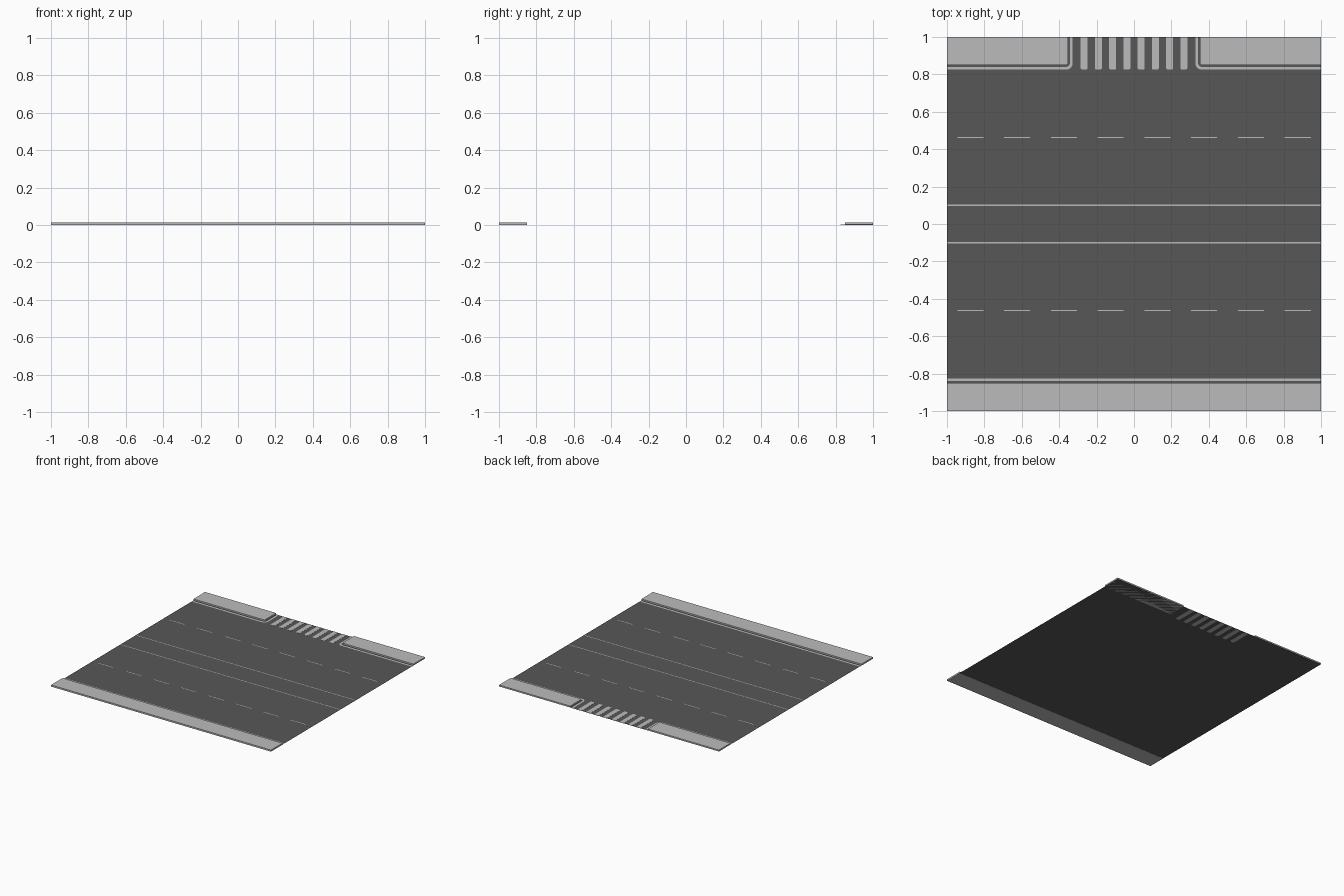
import bpy, bmesh, math

if "Cube" in bpy.data.objects:
    bpy.data.objects.remove(bpy.data.objects["Cube"])


def material(name, v):
    m = bpy.data.materials.new(name)
    m.diffuse_color = (v, v, v, 1)
    m.use_nodes = True
    m.node_tree.nodes["Principled BSDF"].inputs["Base Color"].default_value = m.diffuse_color
    return m


ASPHALT = material("dark asphalt", 0.095)
PALE = material("pale grey", 0.5)

ROAD_Z = 0.001      # road surface
PAINT_Z = 0.002     # top of painted markings
KERB_Z = 0.013      # top of pavement


def prisms(name, outlines, z0, z1, mat):
    """One object made of flat outlines, extruded from z0 up to z1."""
    bm = bmesh.new()
    for pts in outlines:
        f = bm.faces.new([bm.verts.new((x, y, z0)) for x, y in pts])
        f.normal_update()
        if f.normal.z < 0:
            f.normal_flip()
        if z1 > z0:
            ext = bmesh.ops.extrude_face_region(bm, geom=[f], use_keep_orig=True)
            top = [v for v in ext["geom"] if isinstance(v, bmesh.types.BMVert)]
            bmesh.ops.translate(bm, verts=top, vec=(0, 0, z1 - z0))
    if z1 > z0:
        bmesh.ops.recalc_face_normals(bm, faces=bm.faces[:])
    me = bpy.data.meshes.new(name)
    bm.to_mesh(me)
    bm.free()
    me.materials.append(mat)
    ob = bpy.data.objects.new(name, me)
    bpy.context.collection.objects.link(ob)
    return ob


def rect(x0, x1, y0, y1):
    return [(x0, y0), (x1, y0), (x1, y1), (x0, y1)]


# Road surface, running under the rear pavements
prisms("road", [rect(-1, 1, -0.85, 1)], ROAD_Z, ROAD_Z, ASPHALT)

# Front pavement and its edge line
prisms("front_pavement", [rect(-1, 1, -1, -0.85)], 0, KERB_Z, PALE)
prisms("front_edge_line", [rect(-1, 1, -0.84, -0.825)], PAINT_Z, PAINT_Z, PALE)


# Rear pavements with rounded corners beside the side opening
GAP, EDGE, R = 0.353, 0.85, 0.01


def kerb_path(side, offset):
    """Kerb edge from the outer end, round the corner, to the back."""
    pts = [(1, EDGE - offset)]
    for i in range(7):
        a = math.radians(270 - 15 * i)
        pts.append((GAP + R + (R + offset) * math.cos(a),
                    EDGE + R + (R + offset) * math.sin(a)))
    pts.append((GAP - offset, 1))
    return [(side * x, y) for x, y in pts]


for side, label in ((-1, "left"), (1, "right")):
    prisms("rear_pavement_" + label, [kerb_path(side, 0) + [(side, 1)]],
           ROAD_Z, KERB_Z, PALE)
    prisms("rear_edge_line_" + label,
           [kerb_path(side, 0.01) + kerb_path(side, 0.025)[::-1]],
           PAINT_Z, PAINT_Z, PALE)

# Solid centre lines and dashed lane lines
prisms("centre_lines", [rect(-1, 1, y - 0.003, y + 0.003) for y in (-0.1, 0.1)],
       PAINT_Z, PAINT_Z, PALE)
prisms("lane_dashes",
       [rect(x - 0.07, x + 0.07, y - 0.003, y + 0.003)
        for y in (-0.463, 0.463) for x in [-0.875 + 0.25 * i for i in range(8)]],
       PAINT_Z, PAINT_Z, PALE)


# Crossing stripes with rounded front corners
def stripe(cx, w=0.019, r=0.01, y0=0.825):
    pts = [(cx + w, 1), (cx - w, 1)]
    for sx, start in ((-1, 180), (1, 270)):
        for i in range(5):
            a = math.radians(start + 22.5 * i)
            pts.append((cx + sx * (w - r) + r * math.cos(a),
                        y0 + r + r * math.sin(a)))
    return pts


prisms("crossing_stripes", [stripe(0.0762 * (i - 3.5)) for i in range(8)],
       0, PAINT_Z, PALE)
